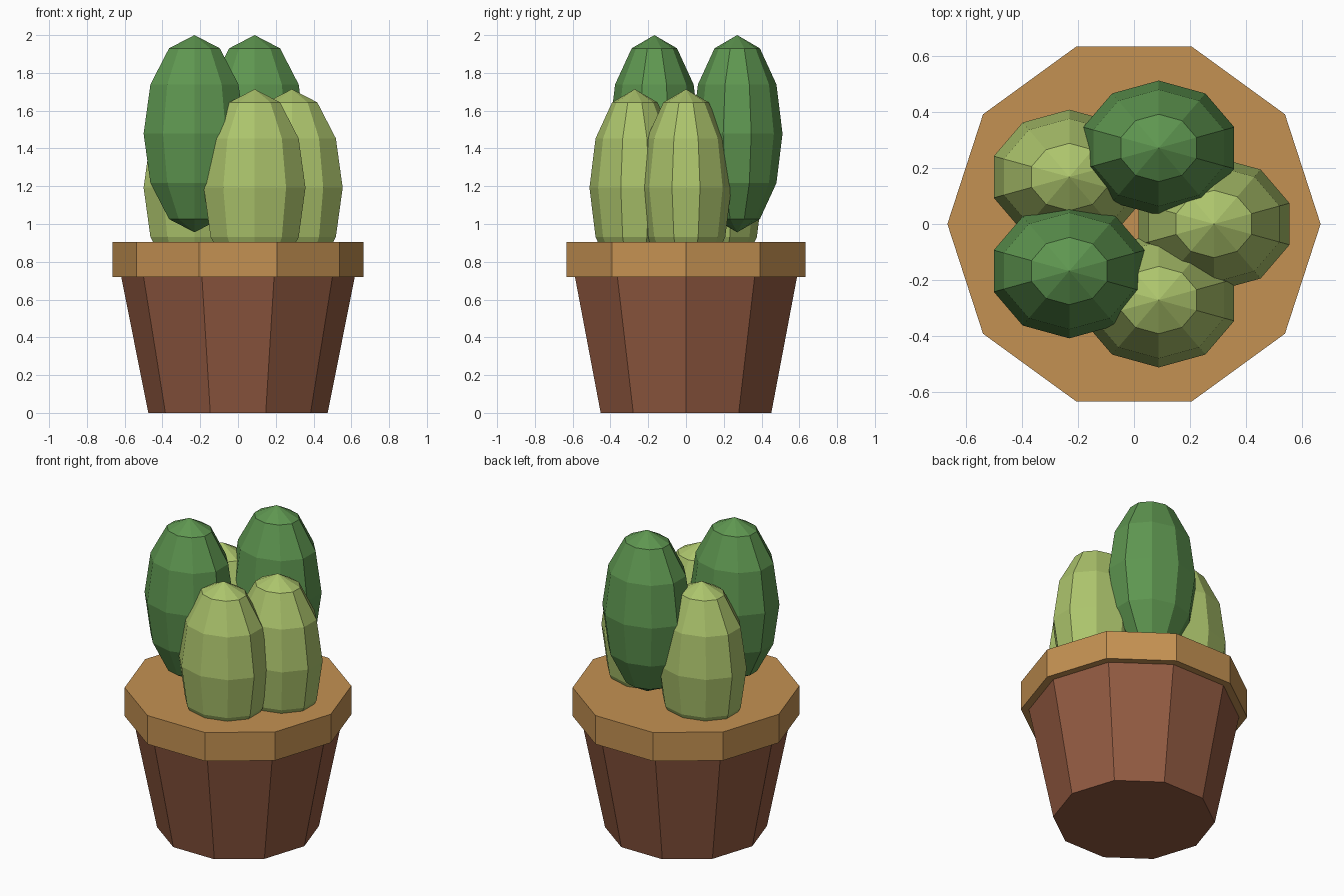
import bpy, math

if "Cube" in bpy.data.objects:
    bpy.data.objects.remove(bpy.data.objects["Cube"])


def material(name, rgb):
    # sRGB 0-255 to linear
    m = bpy.data.materials.new(name)
    m.diffuse_color = [((c / 255 + 0.055) / 1.055) ** 2.4 for c in rgb] + [1.0]
    m.use_nodes = True
    m.node_tree.nodes["Principled BSDF"].inputs["Base Color"].default_value = m.diffuse_color
    return m


light_green = material("light green", (172, 196, 108))
dark_green = material("dark green", (94, 150, 80))
tan = material("tan rim", (196, 145, 82))
terracotta = material("terracotta", (146, 90, 65))


def finish(name, mat):
    ob = bpy.context.object
    ob.name = name
    ob.data.materials.append(mat)
    bpy.ops.object.transform_apply(location=False, rotation=True, scale=True)
    return ob


def tapered(name, r_bottom, r_top, z0, z1, mat):
    # ten-sided solid with a corner pointing along +x
    bpy.ops.mesh.primitive_cone_add(vertices=10, radius1=r_bottom, radius2=r_top,
                                    depth=z1 - z0, location=(0, 0, (z0 + z1) / 2),
                                    rotation=(0, 0, math.pi / 2))
    finish(name, mat)


# Pot and rim (rim is closed on top)
tapered("pot", 0.475, 0.618, 0.0, 0.72, terracotta)
tapered("pot_rim", 0.665, 0.665, 0.72, 0.905, tan)

# Five cactus lobes spaced evenly around a ring
for i in range(5):
    a = math.radians(72 * i)
    tall = i in (1, 3)
    bpy.ops.mesh.primitive_uv_sphere_add(
        segments=10, ring_count=6, radius=1,
        location=(0.285 * math.cos(a), 0.285 * math.sin(a), 1.478 if tall else 1.192))
    bpy.context.object.scale = (0.283, 0.24, 0.522)
    finish(f"cactus_{'tall' if tall else 'short'}_{i + 1}",
           dark_green if tall else light_green)
